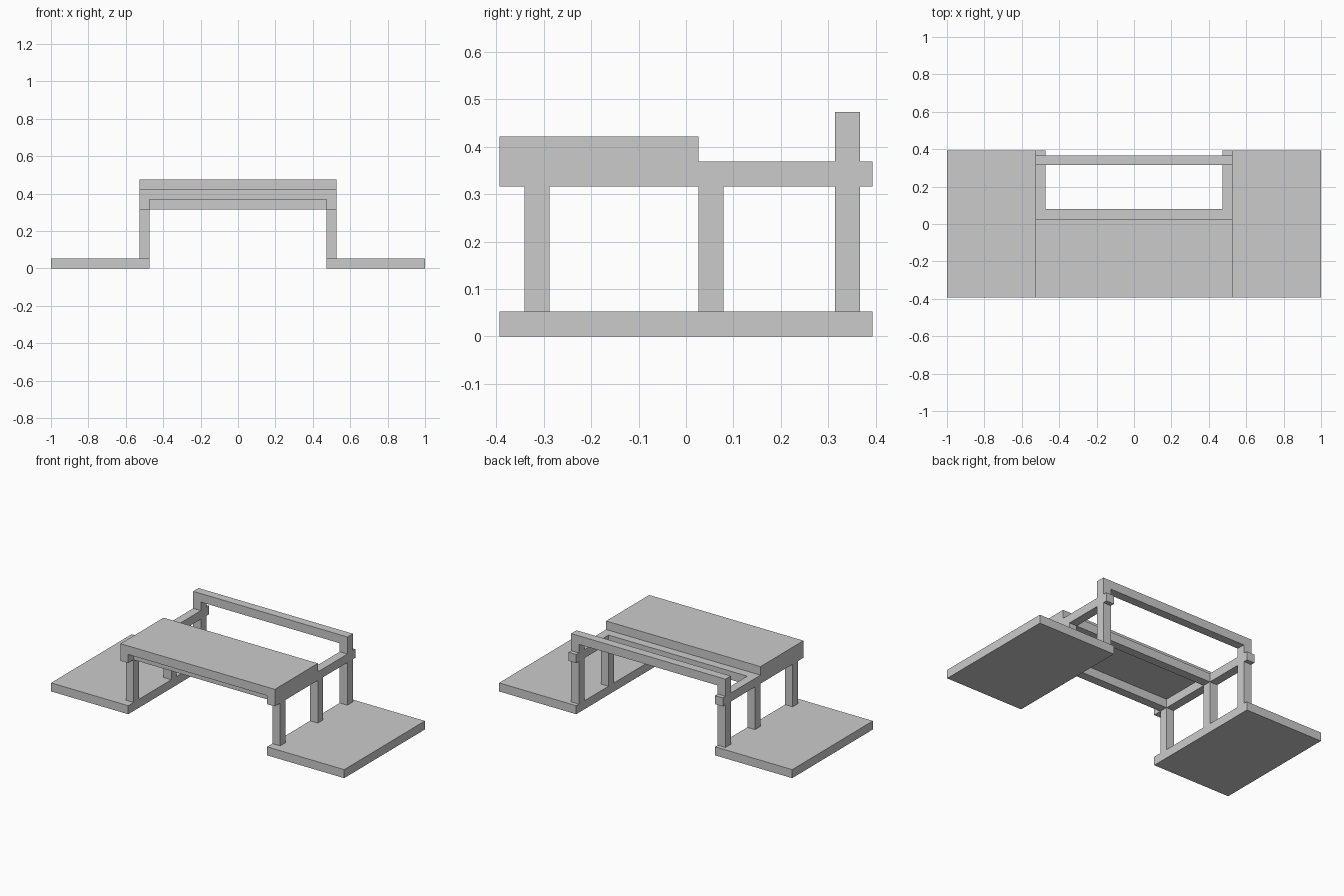
import bpy
import bmesh
from mathutils import Vector

if "Cube" in bpy.data.objects:
    bpy.data.objects.remove(bpy.data.objects["Cube"])

U = 1 / 19    # one bar thickness
D = 7.47      # half depth in bar units


def box(name, x, y, z):
    """Box from (min, max) ranges given in bar units."""
    lo, hi = Vector((x[0], y[0], z[0])) * U, Vector((x[1], y[1], z[1])) * U
    bm = bmesh.new()
    bmesh.ops.create_cube(bm, size=1)
    for v in bm.verts:
        v.co = (lo + hi) / 2 + v.co * (hi - lo)
    mesh = bpy.data.meshes.new(name)
    bm.to_mesh(mesh)
    bm.free()
    ob = bpy.data.objects.new(name, mesh)
    bpy.context.collection.objects.link(ob)


for side, s in (("left", -1), ("right", 1)):
    inner = sorted((9 * s, 10 * s))
    # Ground plate and side rail
    box(f"{side}_base_plate", sorted((9 * s, 19 * s)), (-D, D), (0, 1))
    box(f"{side}_rail", inner, (-D, D), (6, 7))
    # Legs
    for part, y in (("front", -6.48), ("middle", 0.5), ("back", 5.98)):
        box(f"{side}_{part}_leg", inner, (y, y + 1), (1, 6))
    # Post holding the back bar
    box(f"{side}_back_post", inner, (5.98, 6.98), (7, 8))

# Crossbars under the slab
box("front_crossbar", (-9, 9), (-6.48, -5.48), (6, 7))
box("middle_crossbar", (-9, 9), (0.5, 1.5), (6, 7))
# Seat slab and raised back bar
box("seat_slab", (-10, 10), (-D, 0.5), (7, 8))
box("back_bar", (-10, 10), (5.98, 6.98), (8, 9))
